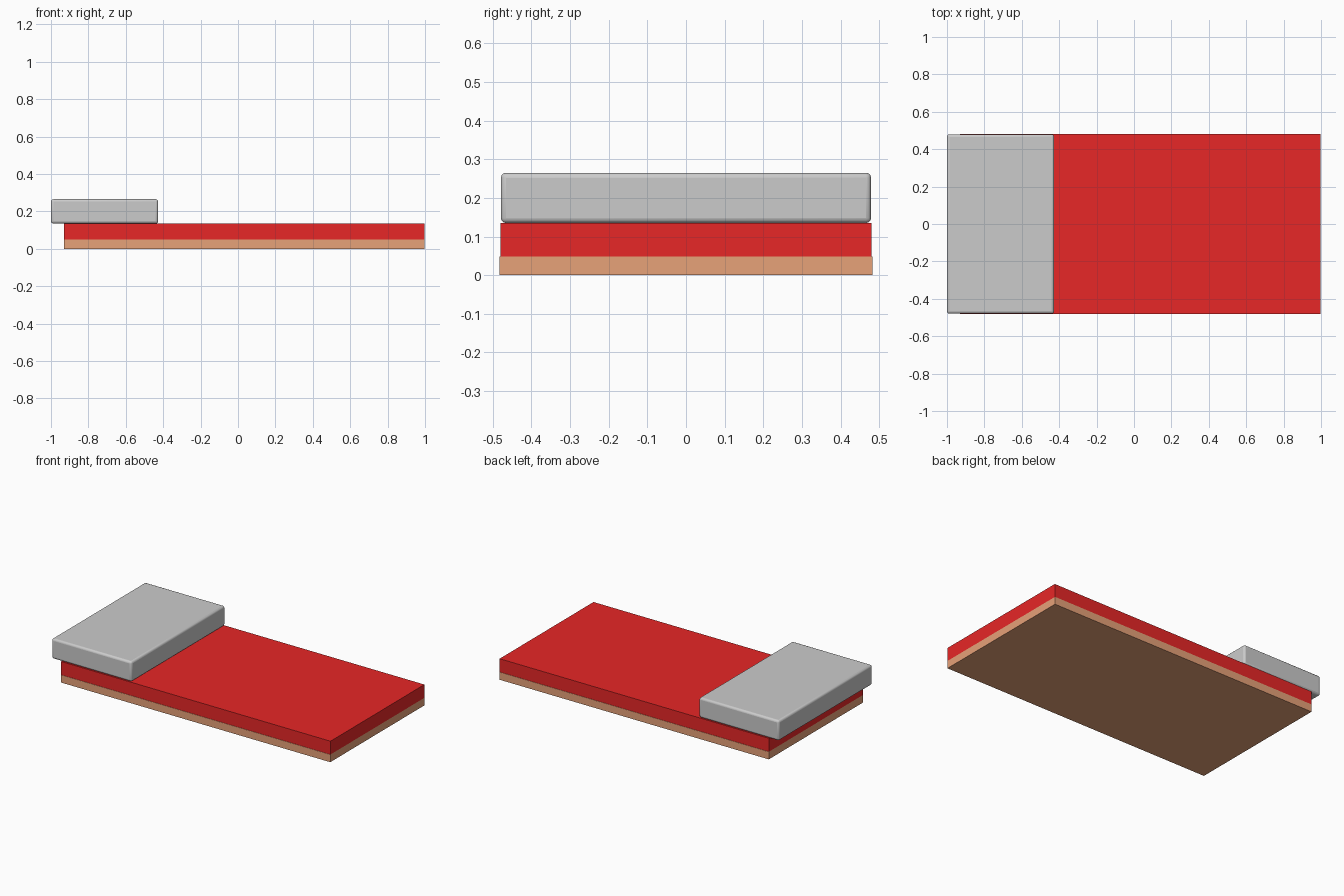
import bpy

if "Cube" in bpy.data.objects:
    bpy.data.objects.remove(bpy.data.objects["Cube"])


def box(name, x, y, z, color=None, bevel=0.0):
    """Box from (min, max) ranges, with optional colour and rounded edges."""
    centre = [(a + b) / 2 for a, b in (x, y, z)]
    size = [b - a for a, b in (x, y, z)]
    bpy.ops.mesh.primitive_cube_add(size=1, location=centre)
    ob = bpy.context.object
    ob.name = name
    ob.scale = size
    bpy.ops.object.transform_apply(location=False, rotation=False, scale=True)
    if color:
        mat = bpy.data.materials.new(name + "_colour")
        mat.diffuse_color = color
        mat.use_nodes = True
        mat.node_tree.nodes["Principled BSDF"].inputs["Base Color"].default_value = mat.diffuse_color
        ob.data.materials.append(mat)
    if bevel:
        mod = ob.modifiers.new("Rounded edges", 'BEVEL')
        mod.width = bevel
        mod.segments = 3
        bpy.ops.object.shade_smooth_by_angle()
    return ob


# Wooden base board
box("bed_base", (-0.93, 0.998), (-0.482, 0.482), (0.0, 0.049), (0.80, 0.36, 0.19, 1))

# Red mattress lying on the base
box("mattress", (-0.93, 0.998), (-0.48, 0.48), (0.049, 0.135), (0.80, 0.02, 0.02, 1))

# Grey pillow overhanging the head end
box("pillow", (-1.0, -0.427), (-0.479, 0.479), (0.135, 0.265), bevel=0.013)
